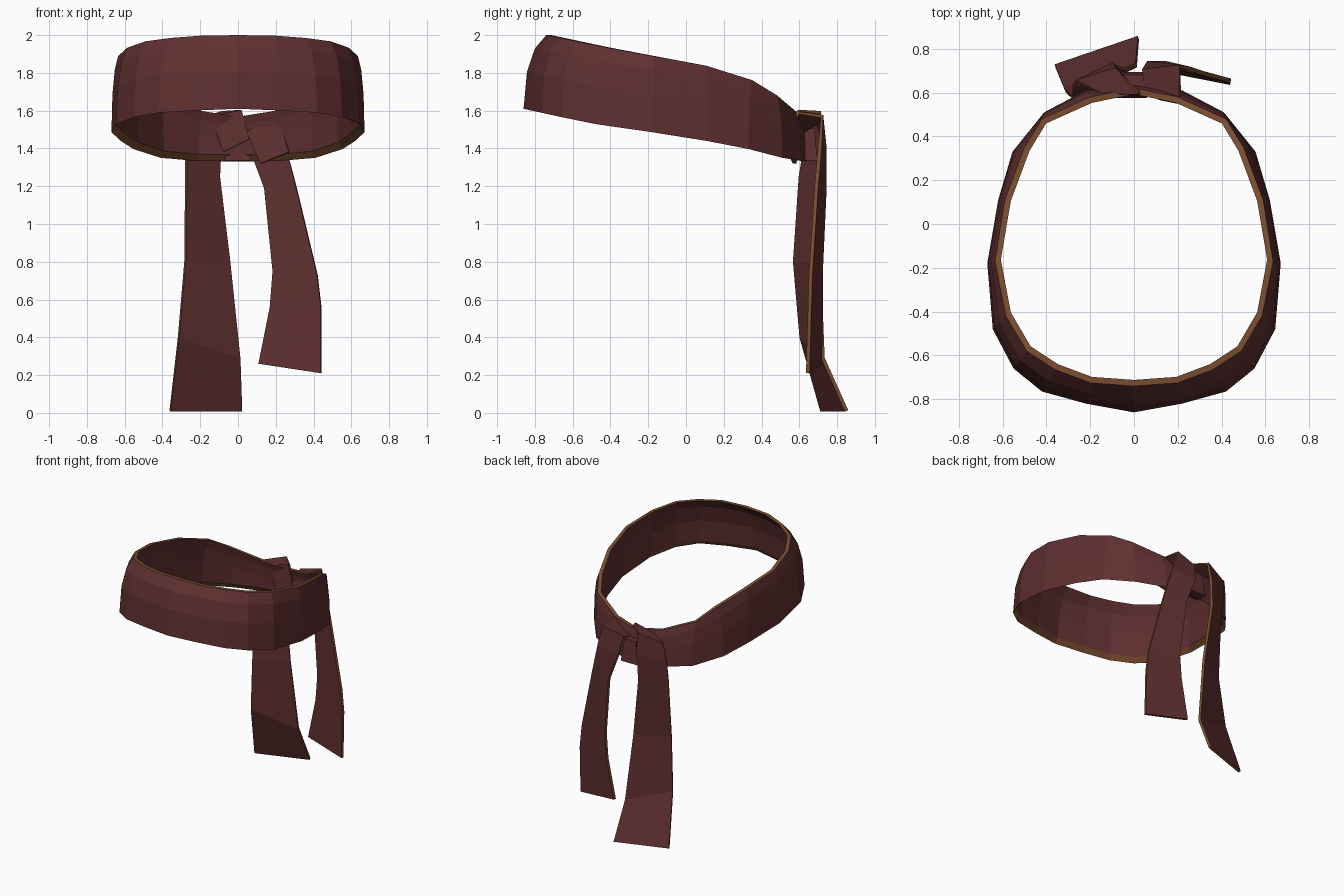
import bpy, bmesh
from mathutils import Vector

cube = bpy.data.objects.get("Cube")
if cube:
    bpy.data.objects.remove(cube)


def material(name, rgb):
    m = bpy.data.materials.new(name)
    m.use_nodes = True
    color = (*rgb, 1)
    m.diffuse_color = color
    m.node_tree.nodes["Principled BSDF"].inputs["Base Color"].default_value = color
    return m


RED = material("dark red cloth", (0.115, 0.029, 0.03))
BROWN = material("brown hem", (0.19, 0.072, 0.028))


def finish(name, bm):
    bmesh.ops.recalc_face_normals(bm, faces=bm.faces)
    mesh = bpy.data.meshes.new(name)
    bm.to_mesh(mesh)
    bm.free()
    obj = bpy.data.objects.new(name, mesh)
    bpy.context.collection.objects.link(obj)
    mesh.materials.append(RED)
    mesh.materials.append(BROWN)
    return obj


def height(y, curve):
    """Piecewise linear height along the depth of the band."""
    for (y0, z0), (y1, z1) in zip(curve, curve[1:]):
        if y <= y1:
            return z0 + (z1 - z0) * (y - y0) / (y1 - y0)
    return curve[-1][1]


# Headband: half outlines of the lower and upper edges, front to back
LOWER = [(0, -.86), (.22, -.82), (.42, -.765), (.55, -.66), (.645, -.48), (.67, -.18),
         (.62, .11), (.555, .33), (.41, .51), (.22, .61), (0, .64)]
UPPER = [(0, -.74), (.2, -.725), (.36, -.665), (.49, -.58), (.585, -.42), (.635, -.17),
         (.59, .11), (.5, .35), (.42, .48), (.2, .58), (0, .62)]
Z_LOWER = [(-.86, 1.61), (-.52, 1.535), (0, 1.46), (.3, 1.405), (.55, 1.34), (.65, 1.33)]
Z_UPPER = [(-.74, 2), (-.4, 1.93), (.1, 1.84), (.32, 1.78), (.5, 1.67), (.6, 1.58), (.65, 1.55)]
BULGE = [(0, 0), (.5, .15), (.82, .5), (1, 1)]   # height share, inward share
THICK = .028


def ring(half):
    return half + [(-x, y) for x, y in half[-2:0:-1]]


bm = bmesh.new()
sections = []
for low, up in zip(ring(LOWER), ring(UPPER)):
    z0, z1 = height(low[1], Z_LOWER), height(up[1], Z_UPPER)
    outer = []
    for t, s in BULGE:
        flat = Vector(low).lerp(Vector(up), s)
        outer.append(Vector((flat.x, flat.y, z0 + (z1 - z0) * t)))
    inner = []
    for p in outer:
        inward = Vector((p.x, p.y, 0)).normalized() * THICK
        inner.append(p - inward)
    inner[0].z += .035      # the lower hem is turned inward
    sections.append([bm.verts.new(p) for p in outer + inner[::-1]])
rows = len(sections[0])
for a, b in zip(sections, sections[1:] + sections[:1]):
    for j in range(rows):
        k = (j + 1) % rows
        face = bm.faces.new((a[j], b[j], b[k], a[k]))
        face.material_index = int(j in (3, 7))
finish("headband", bm)


# Ribbons: pairs of edge points from the inner fold, over the band, down the tail
def ribbon(name, pairs):
    bm = bmesh.new()
    pts = [[bm.verts.new(p) for p in pair] for pair in pairs]
    for a, b in zip(pts, pts[1:]):
        bm.faces.new((a[0], b[0], b[1], a[1]))
    obj = finish(name, bm)
    mod = obj.modifiers.new("cloth thickness", "SOLIDIFY")
    mod.thickness = .02
    mod.offset = 0
    mod.material_offset_rim = 1


ribbon("right_tail", [
    ((-.08, .585, 1.38), (.06, .585, 1.45)),
    ((-.14, .6, 1.56), (.02, .6, 1.6)),
    ((-.26, .65, 1.54), (-.08, .71, 1.59)),
    ((-.275, .63, 1.4), (-.09, .73, 1.45)),
    ((-.275, .605, 1.25), (-.1, .725, 1.25)),
    ((-.28, .575, .8), (-.045, .705, .8)),
    ((-.315, .61, .4), (.01, .725, .29)),
    ((-.36, .72, .01), (.02, .85, .01)),
])
ribbon("left_tail", [
    ((.27, .545, 1.38), (.12, .575, 1.32)),
    ((.21, .59, 1.59), (.05, .6, 1.48)),
    ((.21, .72, 1.57), (.04, .7, 1.53)),
    ((.25, .71, 1.42), (.06, .735, 1.4)),
    ((.31, .69, 1.19), (.14, .735, 1.19)),
    ((.42, .66, .73), (.185, .715, .75)),
    ((.44, .655, .56), (.17, .715, .56)),
    ((.44, .645, .21), (.11, .71, .26)),
])

# Knot tying the two ribbons together, tapered toward the top
bm = bmesh.new()
bmesh.ops.create_cube(bm, size=1)
for v in bm.verts:
    taper = .7 if v.co.z > 0 else 1
    v.co = Vector((v.co.x * .14 * taper, v.co.y * .09 * taper + .65, v.co.z * .17 + 1.42))
finish("knot", bm)
